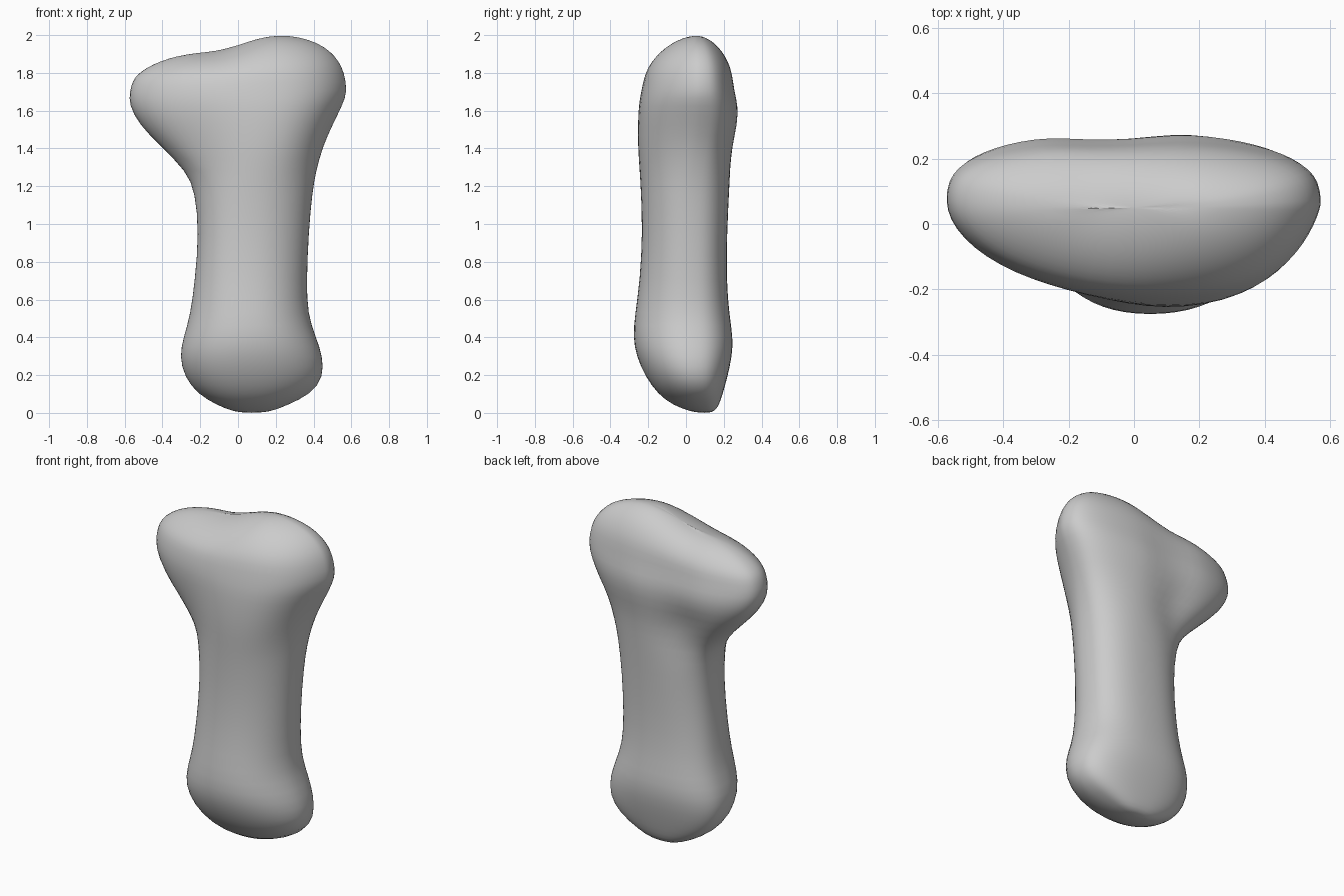
import bpy, bmesh, math

if "Cube" in bpy.data.objects:
    bpy.data.objects.remove(bpy.data.objects["Cube"])

N = 32

# Cross-sections: z, x min, x max, y min, y max, front ridge x, y of side edges
RINGS = [
    (0.005, -0.02, 0.17, 0.03, 0.15, 0.07, 0.10),
    (0.04, -0.11, 0.26, -0.07, 0.175, 0.07, 0.07),
    (0.10, -0.215, 0.39, -0.15, 0.195, 0.07, 0.05),
    (0.19, -0.285, 0.455, -0.215, 0.22, 0.06, 0.03),
    (0.30, -0.312, 0.45, -0.265, 0.245, 0.05, 0.01),
    (0.40, -0.29, 0.415, -0.282, 0.25, 0.05, 0.00),
    (0.52, -0.253, 0.37, -0.272, 0.23, 0.05, 0.00),
    (0.70, -0.23, 0.365, -0.245, 0.215, 0.05, 0.00),
    (0.95, -0.208, 0.375, -0.232, 0.218, 0.06, 0.00),
    (1.17, -0.228, 0.395, -0.24, 0.23, 0.07, 0.01),
    (1.28, -0.275, 0.415, -0.248, 0.237, 0.08, 0.03),
    (1.41, -0.41, 0.45, -0.258, 0.25, 0.09, 0.05),
    (1.53, -0.53, 0.505, -0.258, 0.28, 0.10, 0.07),
    (1.63, -0.58, 0.555, -0.253, 0.283, 0.11, 0.07),
]
HEAD = (-0.578, 0.582, -0.24, 0.262, 0.11, 0.07)
HEAD_Z = 1.70


def spow(v, e):
    return math.copysign(abs(v) ** e, v)


def section(z, x0, x1, y0, y1, ridge, yc):
    """Rounded section with a blunt front ridge and a flatter back."""
    cx, hx = (x0 + x1) / 2, (x1 - x0) / 2
    head = min(max((z - 1.2) / 0.4, 0), 1)
    pts = []
    for i in range(N):
        t = 2 * math.pi * i / N
        c, s = math.cos(t), math.sin(t)
        if s < 0:
            x = cx + hx * spow(c, 0.9) + (ridge - cx) * s * s
            e = 1.05 + (0.45 * head if c > 0 else 0)
            y = yc + (y0 - yc) * abs(s) ** e
        else:
            x = cx + hx * spow(c, 0.85)
            y = yc + (y1 - yc) * s ** 0.72
        pts.append((x, y))
    return pts


def top_height(x):
    """Saddle between the lower left lobe and the higher right lobe."""
    u = min(max((x + 0.18) / 0.42, 0), 1)
    drop = 0.03 * min(max((-0.25 - x) / 0.25, 0), 1)
    return 1.908 + 0.097 * u * u * (3 - 2 * u) - drop


def dent(x, y, z):
    """Shallow hollows behind and in front of the left lobe."""
    def g(a, b, c, r):
        return math.exp(-((x - a) / r) ** 2 - ((z - b) / c) ** 2)
    if y > 0.05:
        y -= 0.05 * g(-0.12, 1.36, 0.15, 0.12) + 0.03 * g(-0.07, 1.65, 0.2, 0.1)
    elif y < -0.02:
        y += 0.03 * g(-0.2, 1.4, 0.2, 0.15)
    return x, y, z


bm = bmesh.new()
loops = []

# Shaft and lower end
for z, *prm in RINGS:
    loops.append([bm.verts.new(dent(x, y, z)) for x, y in section(z, *prm)])

# Domed, saddle-shaped upper end
for s in (1.0, 0.97, 0.92, 0.84, 0.72, 0.56, 0.38, 0.2):
    rise = math.sqrt(1 - s ** 4)
    loop = []
    for x, y in section(HEAD_Z, *HEAD):
        px = x * s
        py = 0.05 + (y - 0.05) * s ** (2.0 if y > 0.05 else 2.3)
        loop.append(bm.verts.new(dent(px, py, HEAD_Z + (top_height(px) - HEAD_Z) * rise)))
    loops.append(loop)

# Skin between the loops
for a, b in zip(loops, loops[1:]):
    for i in range(N):
        j = (i + 1) % N
        bm.faces.new((a[i], a[j], b[j], b[i]))

# Close both ends
for loop, tip, flip in ((loops[0], (0.07, 0.10, 0.0), True),
                        (loops[-1], (0.0, 0.05, top_height(0.0)), False)):
    v = bm.verts.new(tip)
    for i in range(N):
        tri = (loop[i], loop[(i + 1) % N], v)
        bm.faces.new(tri[::-1] if flip else tri)

bmesh.ops.recalc_face_normals(bm, faces=bm.faces)
mesh = bpy.data.meshes.new("bone")
bm.to_mesh(mesh)
bm.free()
for p in mesh.polygons:
    p.use_smooth = True
bone = bpy.data.objects.new("bone", mesh)
bpy.context.collection.objects.link(bone)

# Soften the surface
sub = bone.modifiers.new("smooth", 'SUBSURF')
sub.levels = sub.render_levels = 1
